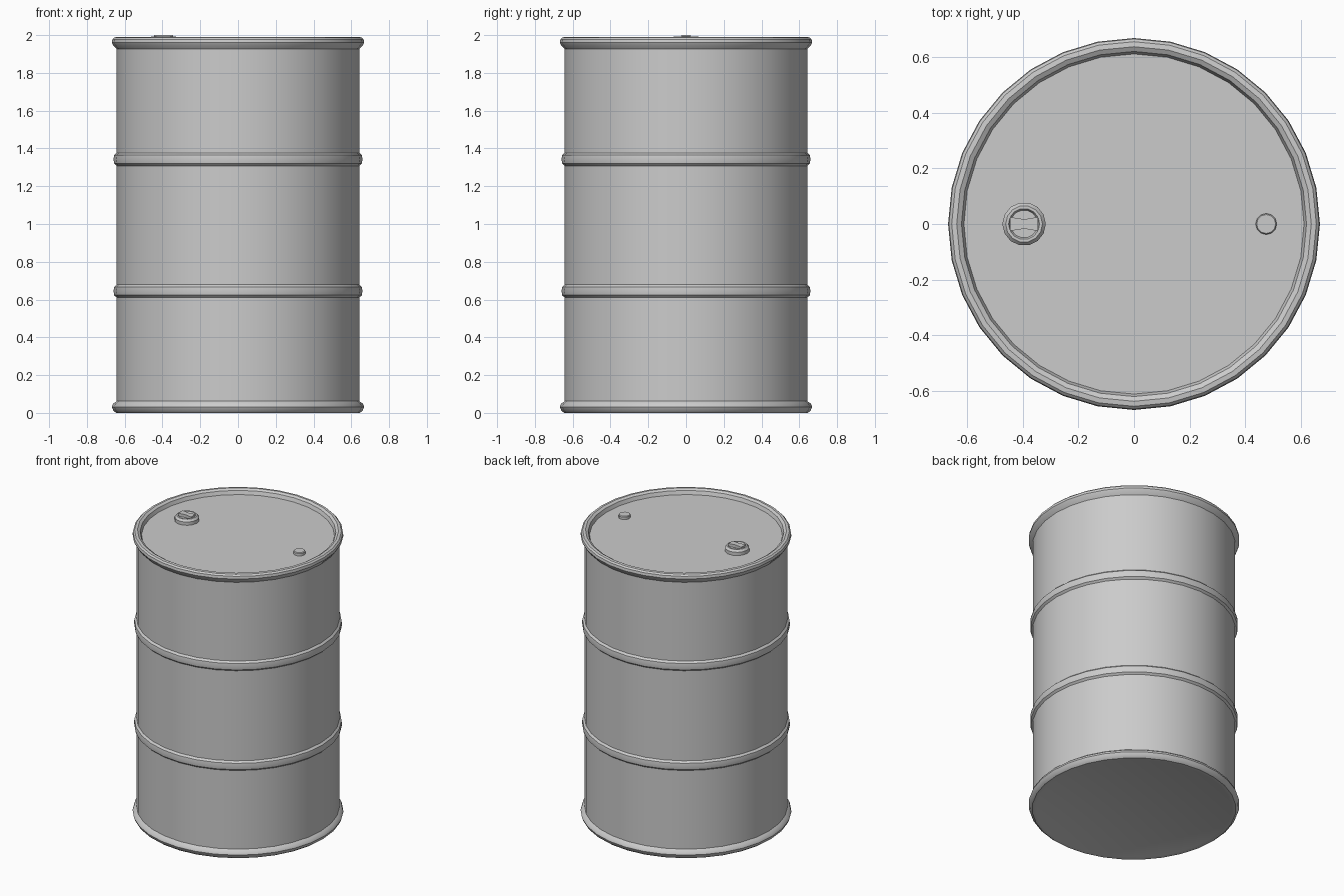
import bpy, bmesh, math

if "Cube" in bpy.data.objects:
    bpy.data.objects.remove(bpy.data.objects["Cube"])


def finish(name, bm, angle=35):
    bmesh.ops.recalc_face_normals(bm, faces=bm.faces)
    me = bpy.data.meshes.new(name)
    bm.to_mesh(me)
    bm.free()
    ob = bpy.data.objects.new(name, me)
    bpy.context.collection.objects.link(ob)
    bpy.ops.object.select_all(action='DESELECT')
    ob.select_set(True)
    bpy.context.view_layer.objects.active = ob
    bpy.ops.object.shade_smooth_by_angle(angle=math.radians(angle))
    return ob


def lathe(name, profile, sides, cx=0, angle=35):
    """Spin (radius, z) points around a vertical axis, closing both ends."""
    bm = bmesh.new()
    rings = []
    for r, z in profile:
        rings.append([bm.verts.new((cx + r * math.cos(2 * math.pi * i / sides),
                                    r * math.sin(2 * math.pi * i / sides), z))
                      for i in range(sides)])
    for a, b in zip(rings, rings[1:]):
        for i in range(sides):
            j = (i + 1) % sides
            bm.faces.new((a[i], a[j], b[j], b[i]))
    bm.faces.new(rings[0][::-1])
    bm.faces.new(rings[-1])
    return finish(name, bm, angle)


R = 0.643  # wall radius


def hoop(z):
    return [(R, z - 0.034), (0.656, z - 0.022), (0.659, z),
            (0.656, z + 0.022), (R, z + 0.034)]


# Drum shell: base, lower rim, wall with two rolled hoops, upper rim, sunken lid
bottom_rim = [(0.617, 0.003), (0.625, 0), (0.645, 0), (0.66, 0.012),
              (0.668, 0.032), (0.662, 0.048), (R, 0.062)]
top_rim = [(R, 1.926), (0.662, 1.948), (0.668, 1.96), (0.665, 1.978),
           (0.655, 1.988), (0.637, 1.99), (0.62, 1.98), (0.611, 1.955)]
lathe("drum_shell", bottom_rim + hoop(0.645) + hoop(1.342) + top_rim, 32)

# Large filler cap with a dished centre
lathe("large_cap", [(0.078, 1.953), (0.078, 1.978), (0.066, 1.992),
                    (0.056, 1.992), (0.05, 1.98)], 14, cx=-0.395)

# Bow-tie grip across the large cap
bm = bmesh.new()
half = [(-0.05, 0.025), (-0.025, 0.021), (0, 0.017), (0.025, 0.021), (0.05, 0.025)]
outline = half + [(x, -y) for x, y in reversed(half)]
face = bm.faces.new([bm.verts.new((x - 0.395, y, 1.975)) for x, y in outline])
top = bmesh.ops.extrude_face_region(bm, geom=[face])
bmesh.ops.translate(bm, vec=(0, 0, 0.025),
                    verts=[v for v in top["geom"] if isinstance(v, bmesh.types.BMVert)])
finish("cap_grip", bm)

# Small vent cap
lathe("small_cap", [(0.038, 1.953), (0.038, 1.972), (0.034, 1.977)], 12, cx=0.475)
